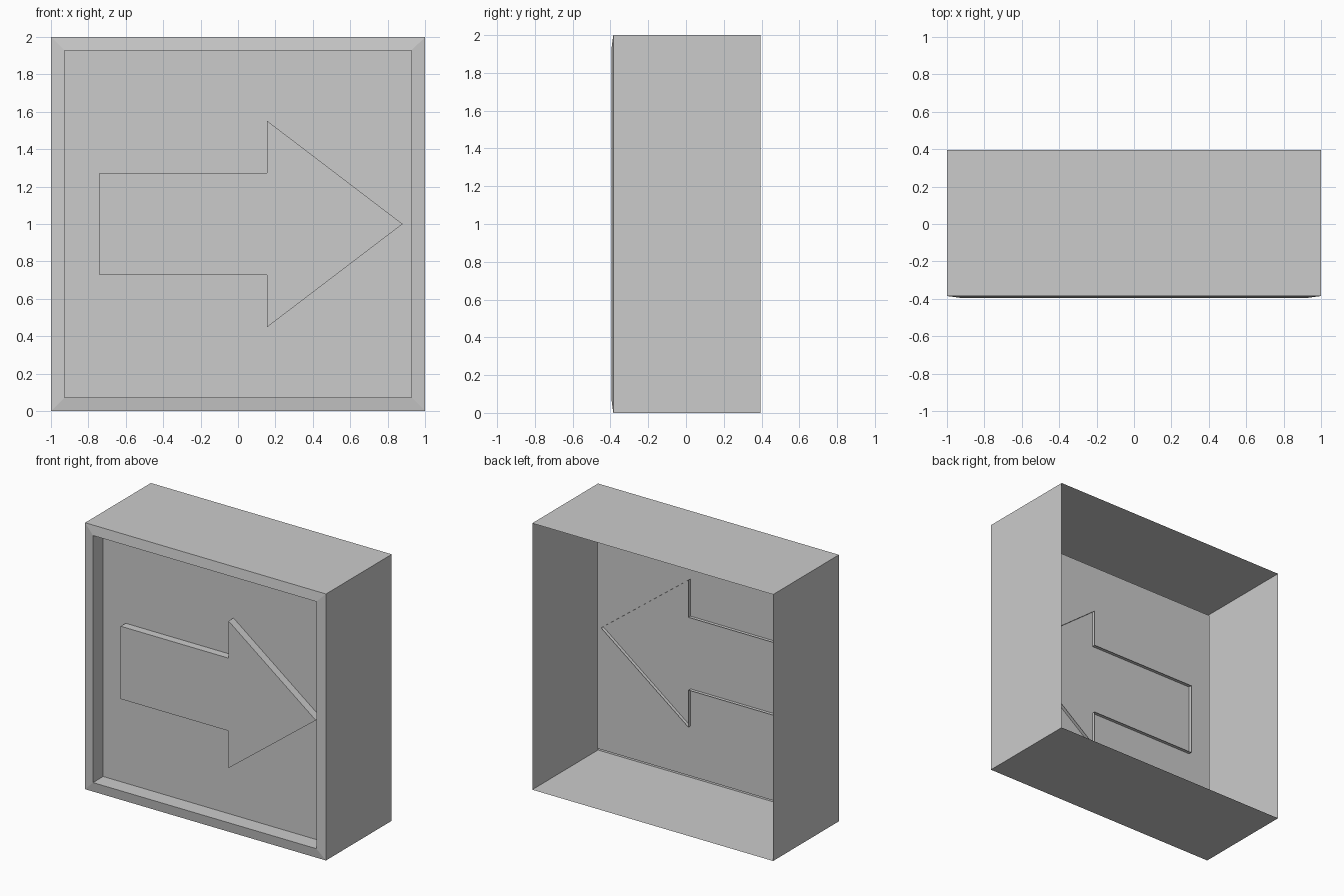
import bpy
import bmesh

if "Cube" in bpy.data.objects:
    bpy.data.objects.remove(bpy.data.objects["Cube"])


def shell(name, rings, cap_last=True):
    """Join successive closed (x, y, z) outlines with walls and cap the last one."""
    bm = bmesh.new()
    loops = [[bm.verts.new(p) for p in ring] for ring in rings]
    for a, b in zip(loops, loops[1:]):
        n = len(a)
        for i in range(n):
            j = (i + 1) % n
            bm.faces.new((a[i], a[j], b[j], b[i]))
    if cap_last:
        bm.faces.new(loops[-1])
    mesh = bpy.data.meshes.new(name)
    bm.to_mesh(mesh)
    bm.free()
    obj = bpy.data.objects.new(name, mesh)
    bpy.context.collection.objects.link(obj)
    return obj


def square(half, y):
    return [(sx * half, y, 1 + sz * half)
            for sx, sz in ((-1, -1), (1, -1), (1, 1), (-1, 1))]


# Open-backed housing: outer walls, slightly raised front rim
RIM, PANEL = 0.927, -0.275
shell("housing", [square(1, 0.395), square(1, -0.385), square(RIM, -0.395)],
      cap_last=False)

# Recessed front panel with its side walls
shell("recessed_panel", [square(RIM, -0.395), square(RIM, PANEL)])

# Raised arrow, its walls poking slightly through the back of the panel
lower = [(-0.74, -0.273), (0.155, -0.273), (0.155, -0.552), (0.88, 0)]
outline = lower + [(x, -z) for x, z in reversed(lower[:-1])]
shell("arrow", [[(x, y, 1 + z) for x, z in outline] for y in (-0.25, -0.334)])
